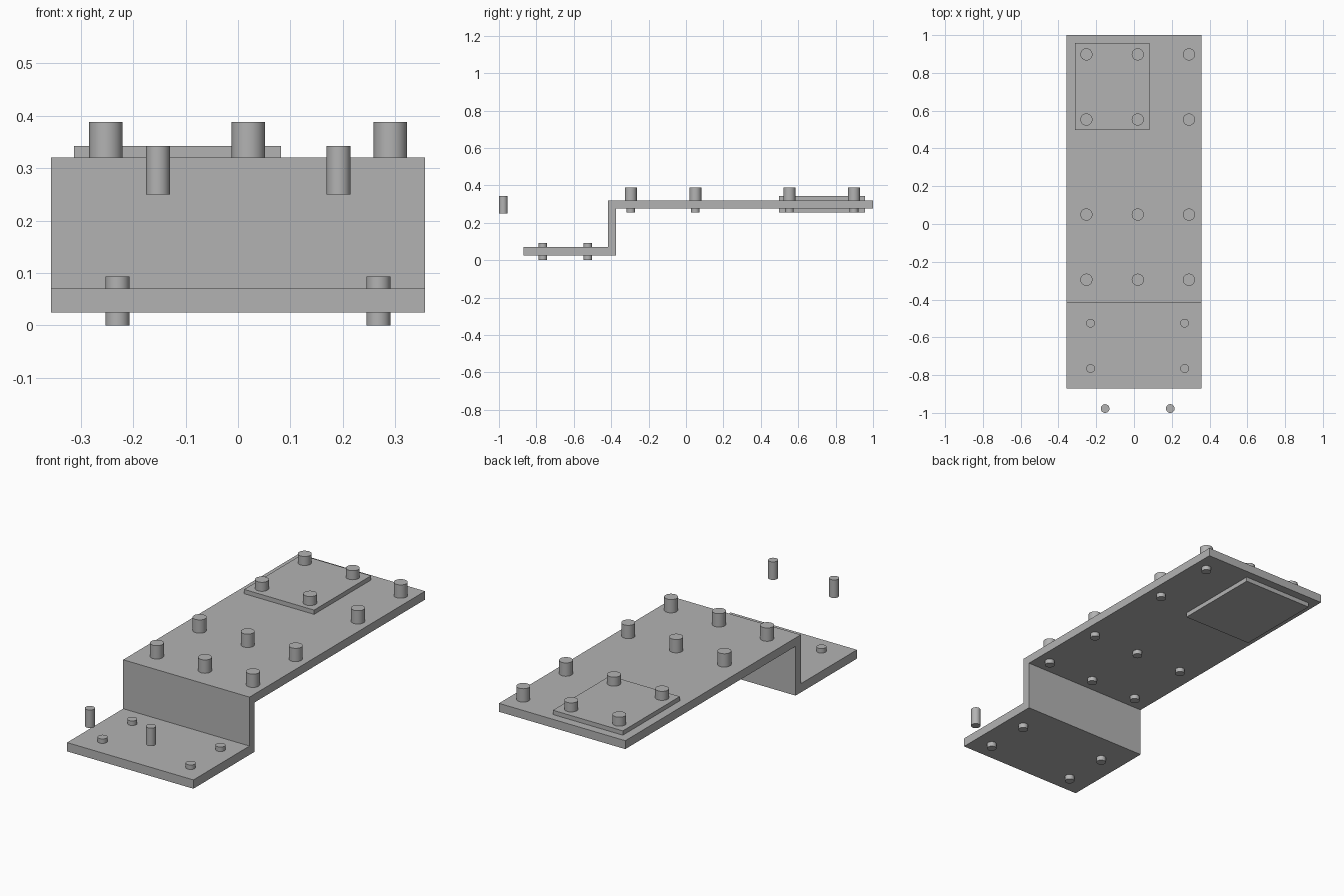
import bpy, bmesh, math

cube = bpy.data.objects.get("Cube")
if cube:
    bpy.data.objects.remove(cube, do_unlink=True)

GREY = (0.45, 0.45, 0.45, 1.0)
steel = bpy.data.materials.new("steel_grey")
steel.use_nodes = True
steel.diffuse_color = GREY
steel.node_tree.nodes["Principled BSDF"].inputs["Base Color"].default_value = GREY


def finish(name, bm, smooth=False):
    bmesh.ops.recalc_face_normals(bm, faces=bm.faces)
    mesh = bpy.data.meshes.new(name)
    bm.to_mesh(mesh)
    bm.free()
    mesh.materials.append(steel)
    obj = bpy.data.objects.new(name, mesh)
    bpy.context.collection.objects.link(obj)
    if smooth:
        bpy.ops.object.select_all(action="DESELECT")
        obj.select_set(True)
        bpy.context.view_layer.objects.active = obj
        bpy.ops.object.shade_smooth_by_angle(angle=math.radians(30))
    return obj


def extruded(name, profile, x0, x1):
    """Closed (y, z) profile pushed along x."""
    bm = bmesh.new()
    face = bm.faces.new([bm.verts.new((x0, y, z)) for y, z in profile])
    ext = bmesh.ops.extrude_face_region(bm, geom=[face])
    verts = [v for v in ext["geom"] if isinstance(v, bmesh.types.BMVert)]
    bmesh.ops.translate(bm, verts=verts, vec=(x1 - x0, 0, 0))
    return finish(name, bm)


def turned(name, x, y, profile, sides=48):
    """Closed solid from stacked (radius, z) rings."""
    bm = bmesh.new()
    rings = []
    for r, z in profile:
        angles = [math.tau * i / sides for i in range(sides)]
        rings.append([bm.verts.new((x + r * math.cos(a), y + r * math.sin(a), z)) for a in angles])
    for low, high in zip(rings, rings[1:]):
        for i in range(sides):
            j = (i + 1) % sides
            bm.faces.new((low[i], low[j], high[j], high[i]))
    bm.faces.new(rings[0])
    bm.faces.new(rings[-1])
    return finish(name, bm, smooth=True)


# Stepped bracket
HALF = 0.357
extruded("stepped_bracket",
         [(-0.87, 0.025), (-0.375, 0.025), (-0.375, 0.277), (1.0, 0.277),
          (1.0, 0.32), (-0.417, 0.32), (-0.417, 0.07), (-0.87, 0.07)],
         -HALF, HALF)

# Square pad set through the upper shelf
extruded("square_pad",
         [(0.497, 0.254), (0.957, 0.254), (0.957, 0.342), (0.497, 0.342)],
         -0.313, 0.082)

PIN, HEAD = 0.023, 0.032

# Headed bolts through the upper shelf
for x in (-0.252, 0.02, 0.291):
    for y in (-0.295, 0.05, 0.553, 0.898):
        turned("upper_bolt", x, y, [(PIN, 0.255), (PIN, 0.31), (HEAD, 0.31), (HEAD, 0.388)])

# Plain pins through the lower shelf
for x in (-0.23, 0.268):
    for y in (-0.765, -0.525):
        turned("lower_pin", x, y, [(PIN, 0.0), (PIN, 0.093)])

# Loose pins in front
for x in (-0.153, 0.192):
    turned("loose_pin", x, -0.977, [(PIN, 0.25), (PIN, 0.342)])
